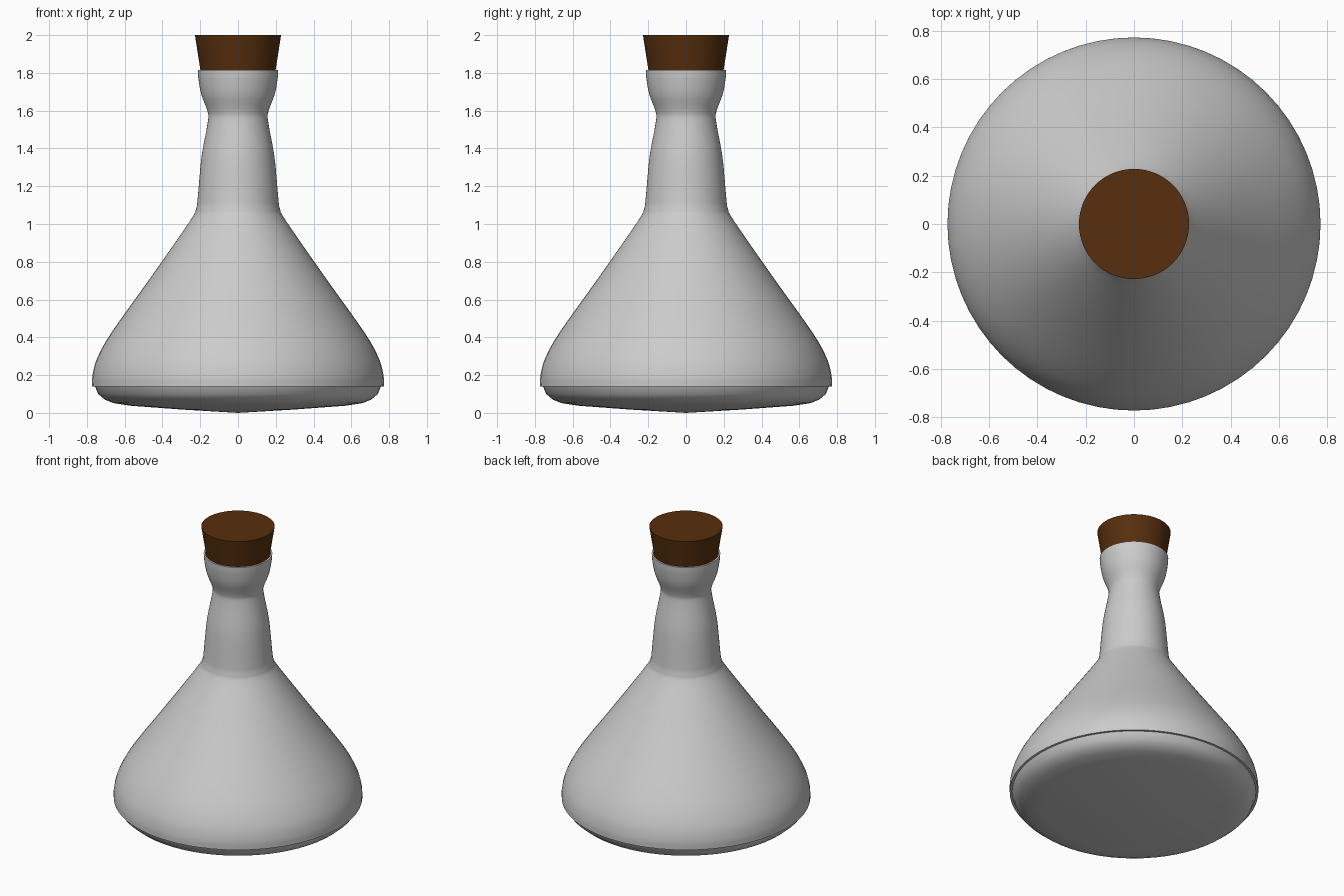
import bpy, bmesh, math
from mathutils import Vector

if "Cube" in bpy.data.objects:
    bpy.data.objects.remove(bpy.data.objects["Cube"])

SEGS = 64


def smooth_profile(pts, steps=4):
    """Catmull-Rom resampling of (radius, height) points."""
    p = [Vector(q) for q in pts]
    p = [2 * p[0] - p[1]] + p + [2 * p[-1] - p[-2]]
    out = []
    for a, b, c, d in zip(p, p[1:], p[2:], p[3:]):
        for i in range(steps):
            t = i / steps
            out.append(0.5 * (2 * b + (c - a) * t + (2 * a - 5 * b + 4 * c - d) * t * t
                              + (3 * b - a - 3 * c + d) * t ** 3))
    return [tuple(v) for v in out] + [tuple(pts[-1])]


def lathe(name, profile, angle, color=None):
    """Revolve a (radius, height) profile around z."""
    bm = bmesh.new()
    verts = [bm.verts.new((r, 0, z)) for r, z in profile]
    edges = [bm.edges.new(e) for e in zip(verts, verts[1:])]
    bmesh.ops.spin(bm, geom=verts + edges, cent=(0, 0, 0), axis=(0, 0, 1),
                   angle=math.tau, steps=SEGS)
    bmesh.ops.remove_doubles(bm, verts=bm.verts[:], dist=1e-4)
    bmesh.ops.recalc_face_normals(bm, faces=bm.faces[:])
    mesh = bpy.data.meshes.new(name)
    bm.to_mesh(mesh)
    bm.free()
    obj = bpy.data.objects.new(name, mesh)
    bpy.context.collection.objects.link(obj)
    if color:
        mat = bpy.data.materials.new(name + "_material")
        mat.diffuse_color = color
        mat.use_nodes = True
        mat.node_tree.nodes["Principled BSDF"].inputs["Base Color"].default_value = mat.diffuse_color
        mesh.materials.append(mat)
    bpy.ops.object.select_all(action='DESELECT')
    obj.select_set(True)
    bpy.context.view_layer.objects.active = obj
    bpy.ops.object.shade_smooth_by_angle(angle=math.radians(angle))
    return obj


# Flask: shallow base, small step, flared body, waisted neck and thin lip
base = [(0, 0.0), (0.3, 0.018), (0.57, 0.038), (0.66, 0.052), (0.705, 0.07),
        (0.74, 0.1), (0.757, 0.14)]
body = smooth_profile([(0.772, 0.14), (0.77, 0.2), (0.745, 0.29), (0.67, 0.425),
                       (0.46, 0.72), (0.255, 1.015), (0.222, 1.08), (0.213, 1.14),
                       (0.205, 1.235), (0.191, 1.37), (0.16, 1.54), (0.161, 1.595),
                       (0.194, 1.685), (0.209, 1.765), (0.213, 1.815)])
inner_lip = [(0.202, 1.815), (0.198, 1.765), (0.183, 1.685), (0.15, 1.6)]
lathe("flask", base + body + inner_lip, 30)

# Tapered cork stopper, pushed into the mouth
lathe("cork_stopper", [(0, 1.7), (0.181, 1.7), (0.228, 2.0), (0, 2.0)], 30,
      (0.095, 0.028, 0.004, 1))
